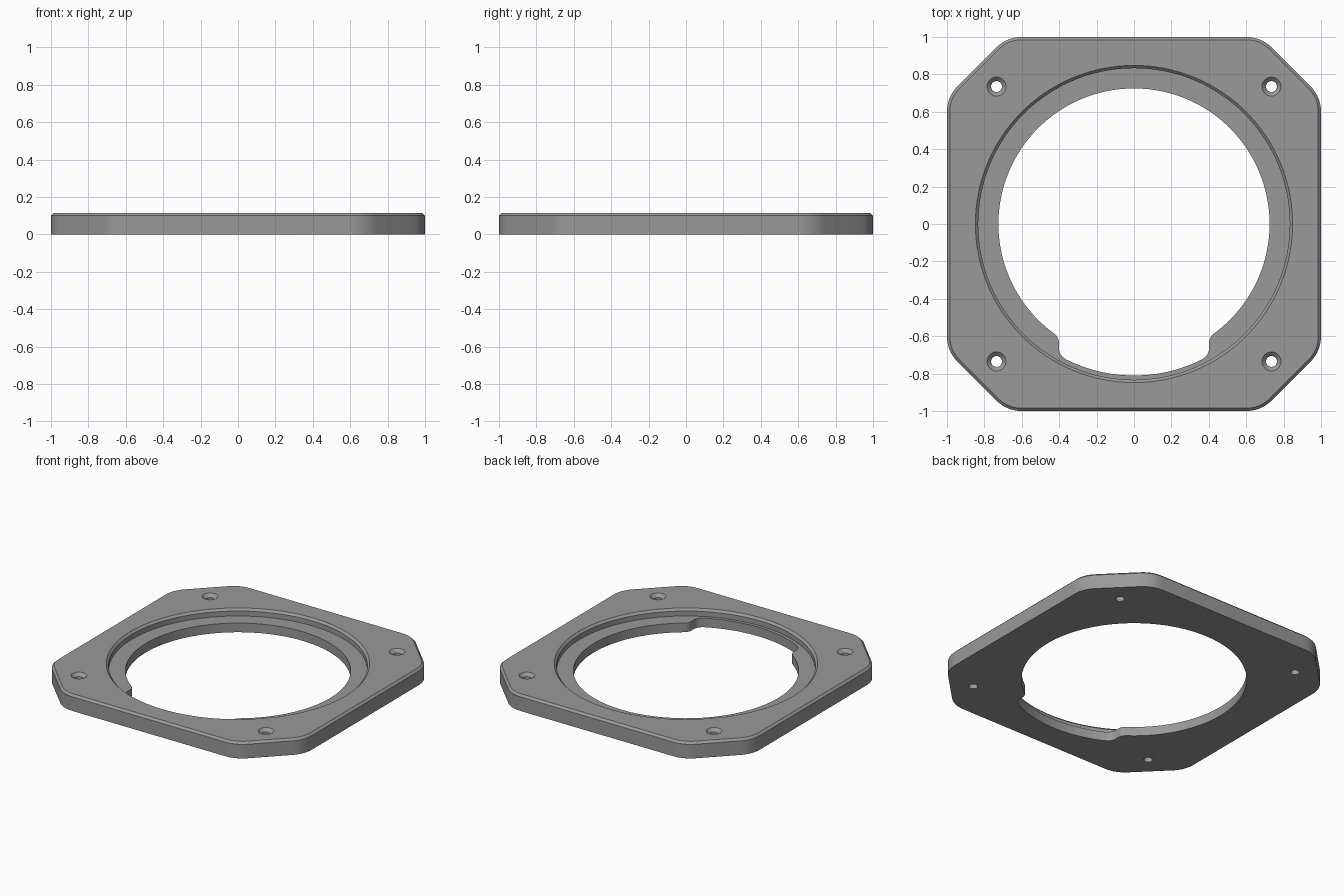
import bpy, bmesh
from math import sin, cos, radians, pi

if "Cube" in bpy.data.objects:
    bpy.data.objects.remove(bpy.data.objects["Cube"])

HEIGHT, FLOOR, CHAMFER = 0.115, 0.065, 0.015


def arc(r, start, end, n):
    """Points on an arc about the origin, angles in degrees."""
    steps = [radians(start + (end - start) * i / n) for i in range(n + 1)]
    return [(r * cos(a), r * sin(a)) for a in steps]


def bend(a, c, b, n=8):
    """Rounded corner from a to b around the sharp point c."""
    return [tuple((1 - t) ** 2 * a[k] + 2 * t * (1 - t) * c[k] + t * t * b[k] for k in (0, 1))
            for t in (i / n for i in range(n + 1))]


def plate_outline(inset):
    """Square with cut, rounded corners, moved inwards by inset."""
    e = 1 - inset                    # flat edge
    c = 0.68 - 0.414 * inset         # where edge and diagonal meet
    r = 0.2 - inset
    t, d = 0.414 * r, 0.293 * r
    quarter = bend((e, c - t), (e, c), (e - d, c + d))
    quarter += bend((c + d, e - d), (c, e), (c - t, e))
    pts = []
    for _ in range(4):
        pts += quarter
        quarter = [(-y, x) for x, y in quarter]
    return pts


def loft(name, sections):
    """Closed solid through (outline, z) sections."""
    bm = bmesh.new()
    rings = [[bm.verts.new((x, y, z)) for x, y in pts] for pts, z in sections]
    for lo, hi in zip(rings, rings[1:]):
        n = len(lo)
        for i in range(n):
            j = (i + 1) % n
            bm.faces.new((lo[i], lo[j], hi[j], hi[i]))
    bm.faces.new(rings[0][::-1])
    bm.faces.new(rings[-1])
    bmesh.ops.recalc_face_normals(bm, faces=bm.faces)
    mesh = bpy.data.meshes.new(name)
    bm.to_mesh(mesh)
    bm.free()
    obj = bpy.data.objects.new(name, mesh)
    bpy.context.collection.objects.link(obj)
    return obj


def circle(r, n):
    return arc(r, 0, 360, n)[:-1]


# Plate with a chamfered top edge
plate = loft("mounting_plate", [(plate_outline(0), 0), (plate_outline(0), HEIGHT - CHAMFER),
                                (plate_outline(CHAMFER), HEIGHT)])

# Round recess with a chamfered rim
cutters = [loft("recess_cutter", [(circle(0.833, 128), FLOOR),
                                  (circle(0.833, 128), HEIGHT - CHAMFER),
                                  (circle(0.848, 128), HEIGHT),
                                  (circle(0.848, 128), HEIGHT + 0.1)])]

# Central bore with the wider notch at the front
side = bend((0.36, -0.7256), (0.402, -0.703), (0.402, -0.66), 6)
side += bend((0.402, -0.63), (0.402, -0.603), (0.435, -0.58), 6)
bore = arc(0.81, -116.4, -63.6, 24)[1:-1] + side
bore += arc(0.725, -53.1, 233.1, 100)[1:-1]
bore += [(-x, y) for x, y in reversed(side)]
cutters.append(loft("bore_cutter", [(bore, -0.1), (bore, HEIGHT + 0.1)]))

# Countersunk screw holes
for sx in (-1, 1):
    for sy in (-1, 1):
        hole = loft("screw_hole_cutter", [(circle(0.029, 32), -0.1),
                                          (circle(0.029, 32), HEIGHT - 0.022),
                                          (circle(0.051, 32), HEIGHT),
                                          (circle(0.051, 32), HEIGHT + 0.1)])
        hole.location = (0.735 * sx, 0.735 * sy, 0)
        cutters.append(hole)

for cutter in cutters:
    cutter.hide_render = True
    mod = plate.modifiers.new(cutter.name, 'BOOLEAN')
    mod.operation, mod.solver, mod.object = 'DIFFERENCE', 'EXACT', cutter

# Bake the cuts and drop the helpers
bpy.context.view_layer.update()
result = bpy.data.meshes.new_from_object(plate.evaluated_get(bpy.context.evaluated_depsgraph_get()))
plate.modifiers.clear()
plate.data = result
for cutter in cutters:
    bpy.data.objects.remove(cutter)

# Plain grey finish
grey = bpy.data.materials.new("grey")
grey.diffuse_color = (0.32, 0.32, 0.32, 1)
grey.use_nodes = True
grey.node_tree.nodes["Principled BSDF"].inputs["Base Color"].default_value = grey.diffuse_color
result.materials.clear()
result.materials.append(grey)

bpy.context.view_layer.objects.active = plate
plate.select_set(True)
bpy.ops.object.shade_smooth_by_angle(angle=radians(30))
